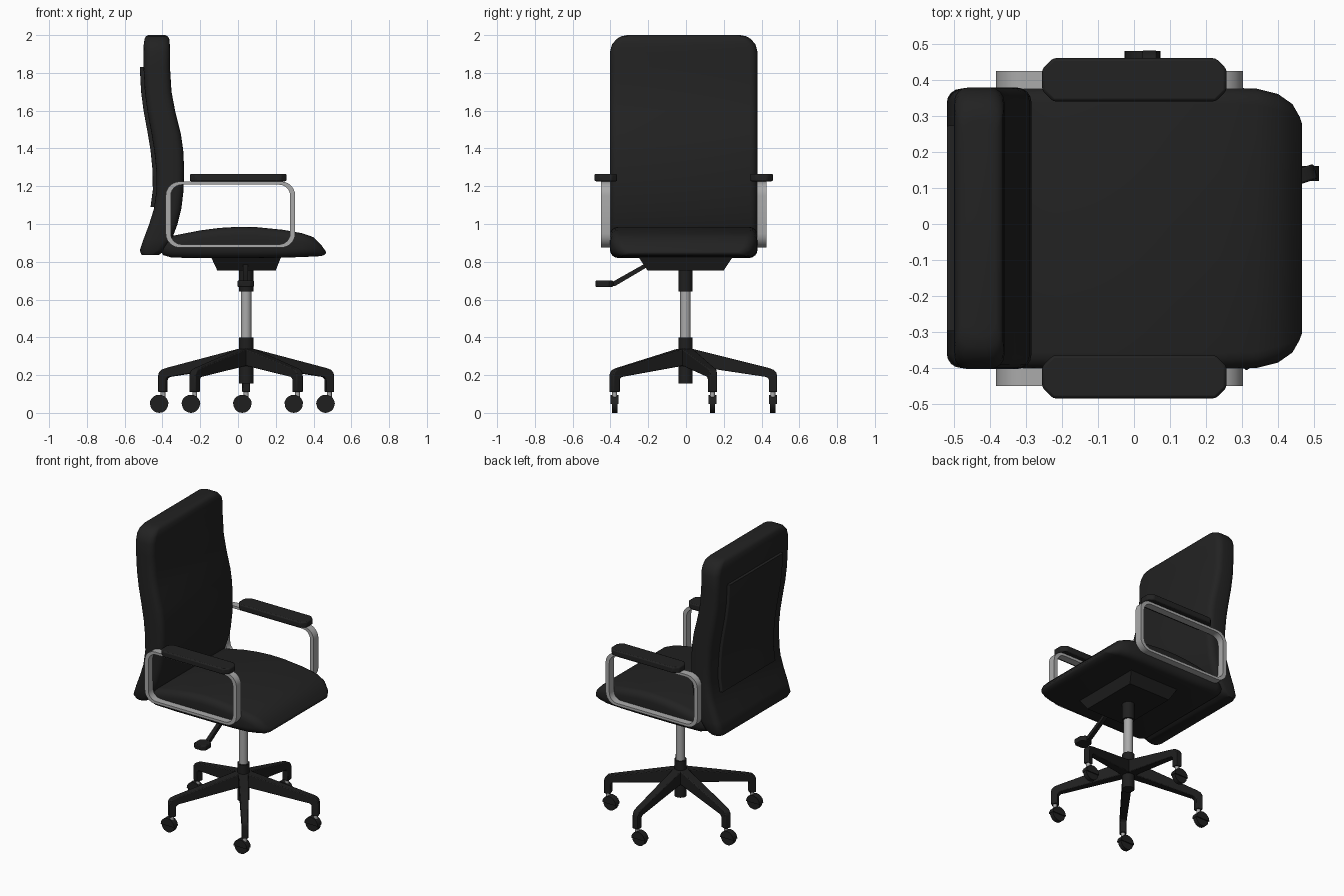
import bpy, bmesh, math
from mathutils import Vector, Matrix

if "Cube" in bpy.data.objects:
    bpy.data.objects.remove(bpy.data.objects["Cube"])

CY = -0.012          # symmetry plane of the upholstery
HX, HY = 0.043, -0.003   # centre of the base


def material(name, v):
    m = bpy.data.materials.new(name)
    m.diffuse_color = (v, v, v, 1)
    m.use_nodes = True
    m.node_tree.nodes["Principled BSDF"].inputs["Base Color"].default_value = m.diffuse_color
    return m


BLACK = material("black upholstery", 0.016)
PLASTIC = material("black plastic", 0.0135)
METAL = material("grey metal", 0.40)


def finish(name, bm, mat, bevel=0, angle=35):
    bmesh.ops.recalc_face_normals(bm, faces=bm.faces)
    me = bpy.data.meshes.new(name)
    bm.to_mesh(me)
    bm.free()
    ob = bpy.data.objects.new(name, me)
    bpy.context.collection.objects.link(ob)
    me.materials.append(mat)
    if bevel:
        b = ob.modifiers.new("bevel", "BEVEL")
        b.width, b.segments, b.limit_method = bevel, 2, 'ANGLE'
    bpy.ops.object.select_all(action='DESELECT')
    ob.select_set(True)
    bpy.context.view_layer.objects.active = ob
    bpy.ops.object.shade_smooth_by_angle(angle=math.radians(angle))
    return ob


def rounded_rect(x0, x1, y0, y1, r, n=5):
    pts = []
    for k, (cx, cy) in enumerate([(x1 - r, y1 - r), (x0 + r, y1 - r), (x0 + r, y0 + r), (x1 - r, y0 + r)]):
        for i in range(n):
            a = math.pi / 2 * (k + i / (n - 1))
            pts.append((cx + r * math.cos(a), cy + r * math.sin(a)))
    return pts


def bridge(bm, a, b):
    for i in range(len(a)):
        j = (i + 1) % len(a)
        bm.faces.new((a[i], a[j], b[j], b[i]))


def cushion(name, rows, r, place, mat=BLACK):
    """Loft rounded sections; rows are (position, low, high, half width)."""
    bm = bmesh.new()
    rings = []
    for u, lo, hi, hw in rows:
        ring = rounded_rect(-hw, hw, lo, hi, min(r, 0.48 * (hi - lo)))
        rings.append([bm.verts.new(place(u, v + CY, t)) for v, t in ring])
    for a, b in zip(rings, rings[1:]):
        bridge(bm, a, b)
    bm.faces.new(rings[0])
    bm.faces.new(rings[-1])
    return finish(name, bm, mat, angle=50)


def prism(name, pts, place, d0, d1, mat, bevel=0):
    """Extrude an outline; place(a, b, d) maps it into space."""
    bm = bmesh.new()
    a = [bm.verts.new(place(p, q, d0)) for p, q in pts]
    b = [bm.verts.new(place(p, q, d1)) for p, q in pts]
    bridge(bm, a, b)
    bm.faces.new(a)
    bm.faces.new(b)
    return finish(name, bm, mat, bevel)


def cylinder(name, x, y, z0, z1, r, mat, n=20):
    pts = [(x + r * math.cos(2 * math.pi * i / n), y + r * math.sin(2 * math.pi * i / n)) for i in range(n)]
    return prism(name, pts, lambda a, b, d: (a, b, d), z0, z1, mat)


# Backrest: rows run up in z, low/high are back and front x
BACK = [(0.835, -0.51, -0.42, 0.375), (0.86, -0.52, -0.39, 0.388), (0.92, -0.50, -0.35, 0.391),
        (1.0, -0.47, -0.32, 0.391), (1.08, -0.445, -0.30, 0.391), (1.18, -0.431, -0.288, 0.391),
        (1.29, -0.433, -0.285, 0.391), (1.39, -0.443, -0.29, 0.391), (1.475, -0.457, -0.302, 0.391),
        (1.6, -0.48, -0.333, 0.391), (1.7, -0.493, -0.352, 0.391), (1.83, -0.50, -0.36, 0.391),
        (1.91, -0.50, -0.36, 0.391), (1.95, -0.499, -0.361, 0.38), (1.98, -0.495, -0.364, 0.355),
        (1.994, -0.488, -0.372, 0.33), (2.0, -0.475, -0.385, 0.30)]
cushion("backrest", BACK, 0.04, lambda u, v, t: (t, v, u))

# Thin panel that follows the rear of the backrest
PANEL = [(1.09, -0.443), (1.18, -0.431), (1.29, -0.433), (1.39, -0.443), (1.475, -0.457),
         (1.6, -0.48), (1.7, -0.493), (1.83, -0.50)]
cushion("back_panel", [(z, x - 0.02, x + 0.02, 0.285) for z, x in PANEL], 0.006,
        lambda u, v, t: (t, v, u))

# Seat: rows run forward in x, low/high are z
SEAT = [(-0.41, 0.855, 0.88, 0.35), (-0.395, 0.835, 0.91, 0.375), (-0.35, 0.822, 0.937, 0.388),
        (-0.2, 0.82, 0.966, 0.391), (-0.1, 0.82, 0.979, 0.391), (0.0, 0.82, 0.985, 0.391),
        (0.1, 0.82, 0.983, 0.391), (0.24, 0.822, 0.969, 0.391), (0.34, 0.825, 0.951, 0.388),
        (0.40, 0.828, 0.93, 0.373), (0.44, 0.83, 0.89, 0.345), (0.46, 0.838, 0.862, 0.31),
        (0.467, 0.845, 0.852, 0.29)]
cushion("seat", SEAT, 0.045, lambda u, v, t: (u, v, t))

# Armrests: closed flat-bar loop with a pad on top
for side, s in (("left", 1), ("right", -1)):
    y = CY + s * 0.4125
    bm = bmesh.new()
    outer = rounded_rect(-0.383, 0.303, 0.875, 1.225, 0.075, 7)
    inner = rounded_rect(-0.356, 0.276, 0.892, 1.208, 0.058, 7)
    loops = [[bm.verts.new((x, y + d, z)) for x, z in o]
             for o, d in ((outer, -0.025), (outer, 0.025), (inner, 0.025), (inner, -0.025))]
    for i in range(4):
        bridge(bm, loops[i], loops[(i + 1) % 4])
    finish(side + "_arm_frame", bm, METAL)
    c = 0.03
    pad = [(-0.255 + c, -0.06), (0.257 - c, -0.06), (0.257, -0.06 + c), (0.257, 0.06 - c),
           (0.257 - c, 0.06), (-0.255 + c, 0.06), (-0.255, 0.06 - c), (-0.255, -0.06 + c)]
    prism(side + "_arm_pad", pad, lambda a, b, d: (a, b + y, d), 1.226, 1.266, BLACK, 0.008)

# Tilt mechanism: inverted tapered block under the seat
bm = bmesh.new()
top = [bm.verts.new((x, y, 0.83)) for x, y in ((-0.145, -0.255), (0.23, -0.255), (0.23, 0.25), (-0.145, 0.25))]
low = [bm.verts.new((x, y, 0.755)) for x, y in ((-0.11, -0.205), (0.2, -0.205), (0.2, 0.2), (-0.11, 0.2))]
bridge(bm, top, low)
bm.faces.new(top)
bm.faces.new(low)
finish("tilt_mechanism", bm, PLASTIC)

# Central column
cylinder("column_sleeve", HX, HY, 0.643, 0.78, 0.038, PLASTIC)
cylinder("gas_lift", HX, HY, 0.38, 0.66, 0.028, METAL)
cylinder("base_hub", HX, HY, 0.155, 0.40, 0.038, PLASTIC)

# Height lever: bent rod and paddle
prism("lever_rod", [(-0.40, 0.672), (-0.375, 0.672), (-0.20, 0.775), (-0.20, 0.80), (-0.385, 0.696), (-0.40, 0.696)],
      lambda a, b, d: (d, a, b), 0.027, 0.053, PLASTIC)
prism("lever_paddle", [(0.015, -0.48), (0.065, -0.48), (0.085, -0.465), (0.085, -0.41), (0.06, -0.385),
                       (0.02, -0.385), (-0.003, -0.41), (-0.003, -0.465)],
      lambda a, b, d: (a, b, d), 0.667, 0.70, PLASTIC, 0.005)

# Five-star base with casters
LEG = [(0.0, 0.343), (0.04, 0.338), (0.44, 0.238), (0.468, 0.228), (0.481, 0.213), (0.485, 0.195), (0.485, 0.11),
       (0.442, 0.11), (0.442, 0.178), (0.43, 0.19), (0.03, 0.25), (0.0, 0.25)]
for k in range(5):
    a = math.radians(90 + 72 * k)
    ca, sa = math.cos(a), math.sin(a)

    def on_leg(r, z, d):
        w = d * (0.032 - 0.011 * min(r / 0.44, 1))
        return (HX + r * ca - w * sa, HY + r * sa + w * ca, z)
    n = str(k + 1)
    prism("base_leg_" + n, LEG, on_leg, -1, 1, PLASTIC, 0.005)
    px, py = HX + 0.463 * ca, HY + 0.463 * sa
    cylinder("caster_stem_" + n, px, py, 0.07, 0.12, 0.013, METAL, 12)
    wx = px - 0.02
    disc = [(wx + 0.048 * math.cos(math.pi * i / 10), 0.048 + 0.048 * math.sin(math.pi * i / 10)) for i in range(20)]
    prism("caster_wheel_" + n, disc, lambda p, q, d: (p, d, q), py - 0.014, py + 0.014, PLASTIC)
    hood = [(wx + 0.05 * math.cos(math.pi * i / 10), 0.046 + 0.05 * math.sin(math.pi * i / 10)) for i in range(11)]
    prism("caster_hood_" + n, hood, lambda p, q, d: (p, d, q), py - 0.021, py + 0.021, PLASTIC)
